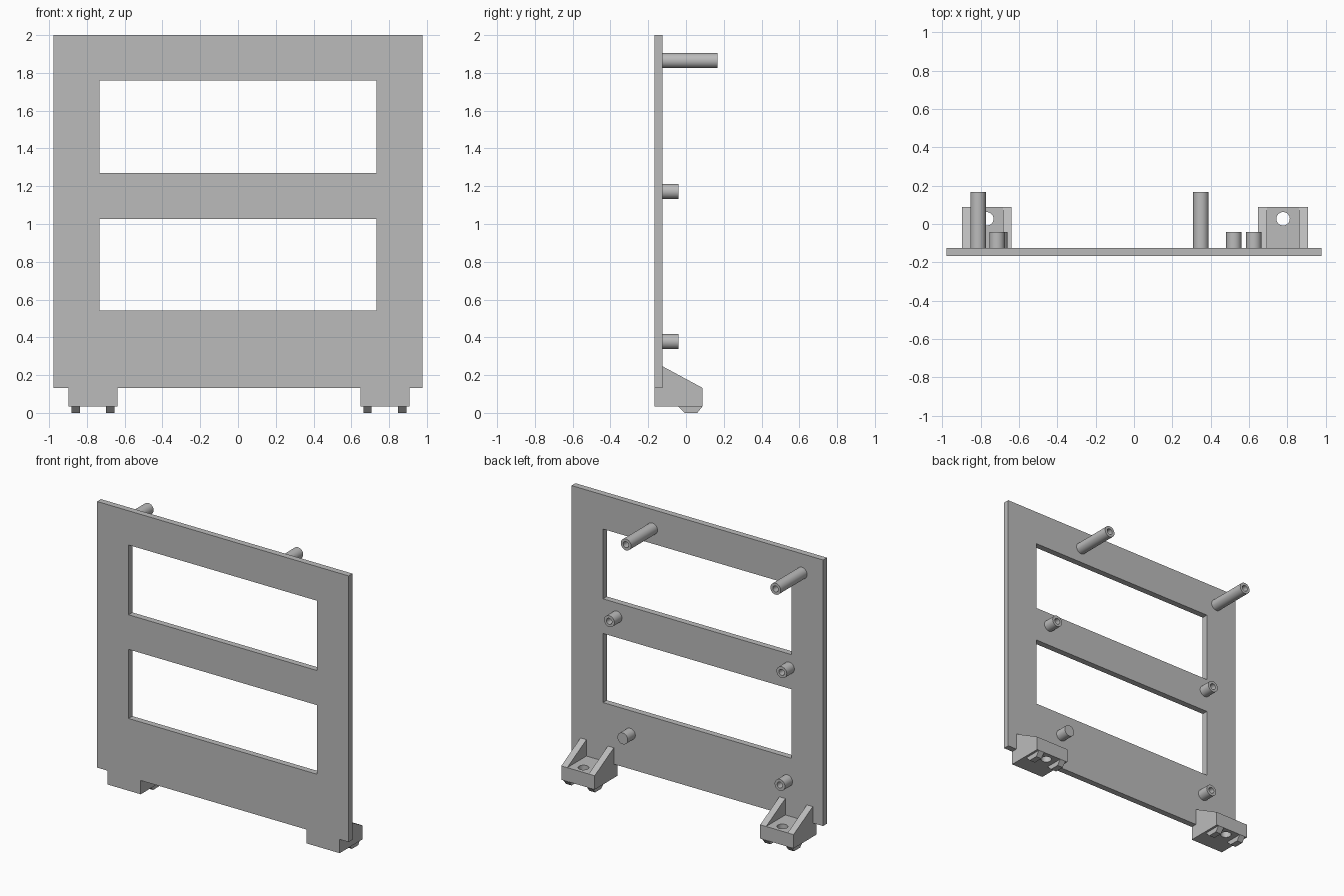
import bpy, bmesh, math
from mathutils import Matrix, Vector

cube = bpy.data.objects.get("Cube")
if cube:
    bpy.data.objects.remove(cube, do_unlink=True)

grey = bpy.data.materials.new("plain_grey")
grey.use_nodes = True
grey.diffuse_color = (0.5, 0.5, 0.5, 1)
grey.node_tree.nodes["Principled BSDF"].inputs["Base Color"].default_value = (0.5, 0.5, 0.5, 1)

FRONT, BACK = -0.168, -0.125      # panel faces in y
PANEL_LOW, FOOT_LOW = 0.132, 0.035


def finish(name, bm, smooth=False):
    """Turn a bmesh into a grey object."""
    bmesh.ops.recalc_face_normals(bm, faces=bm.faces)
    mesh = bpy.data.meshes.new(name)
    bm.to_mesh(mesh)
    bm.free()
    mesh.materials.append(grey)
    obj = bpy.data.objects.new(name, mesh)
    bpy.context.collection.objects.link(obj)
    bpy.ops.object.select_all(action='DESELECT')
    obj.select_set(True)
    bpy.context.view_layer.objects.active = obj
    if smooth:
        bpy.ops.object.shade_smooth_by_angle(angle=math.radians(35))
    return obj


def prism(name, profile, x0, x1):
    """Extrude a (y, z) profile from x0 to x1."""
    bm = bmesh.new()
    face = bm.faces.new([bm.verts.new((x0, y, z)) for y, z in profile])
    out = bmesh.ops.extrude_face_region(bm, geom=[face])
    moved = [v for v in out["geom"] if isinstance(v, bmesh.types.BMVert)]
    bmesh.ops.translate(bm, verts=moved, vec=(x1 - x0, 0, 0))
    return finish(name, bm)


# Panel: a grid of cells with the two windows left out, then thickened
def build_panel():
    xs = [-0.977, -0.732, 0.732, 0.977]
    zs = [PANEL_LOW, 0.542, 1.027, 1.27, 1.76, 2.0]
    bm = bmesh.new()
    verts = [[bm.verts.new((x, FRONT, z)) for x in xs] for z in zs]
    for row in range(len(zs) - 1):
        for col in range(len(xs) - 1):
            if col == 1 and row in (1, 3):
                continue
            a, b = verts[row], verts[row + 1]
            bm.faces.new((a[col], a[col + 1], b[col + 1], b[col]))
    out = bmesh.ops.extrude_face_region(bm, geom=bm.faces[:])
    moved = [v for v in out["geom"] if isinstance(v, bmesh.types.BMVert)]
    bmesh.ops.translate(bm, verts=moved, vec=(0, BACK - FRONT, 0))
    finish("panel", bm)


# Standoff: a lathed peg on the back face, bored unless solid
def standoff(name, x, z, tip, bored=True):
    r, bore = 0.04, 0.021
    profile = [(0, BACK), (r, BACK), (r, tip)]
    if bored:
        profile += [(bore, tip), (bore, BACK + 0.004), (0, BACK + 0.004)]
    else:
        profile += [(0, tip)]
    bm = bmesh.new()
    pts = [bm.verts.new((x + d, y, z)) for d, y in profile]
    edges = [bm.edges.new(pair) for pair in zip(pts, pts[1:])]
    bmesh.ops.spin(bm, geom=pts + edges, cent=(x, 0, z), axis=(0, 1, 0),
                   angle=2 * math.pi, steps=32)
    bmesh.ops.remove_doubles(bm, verts=bm.verts, dist=0.0002)
    finish(name, bm, smooth=True)


# Foot: drilled block, two sloped gussets and two bevelled rails
def build_foot(side, x0, x1):
    rear, wall = 0.088, 0.046
    block = prism(side + "_foot_block", [(FRONT, FOOT_LOW), (rear, FOOT_LOW),
                                         (rear, PANEL_LOW), (FRONT, PANEL_LOW)], x0, x1)
    bm = bmesh.new()
    spot = Matrix.Translation(Vector(((x0 + x1) / 2, 0.027, 0.08)))
    bmesh.ops.create_cone(bm, cap_ends=True, segments=32, radius1=0.035,
                          radius2=0.035, depth=0.3, matrix=spot)
    drill = finish(side + "_drill", bm)
    drill.hide_render = True
    cut = block.modifiers.new("screw_hole", 'BOOLEAN')
    cut.operation, cut.solver, cut.object = 'DIFFERENCE', 'EXACT', drill
    bpy.context.view_layer.objects.active = block
    bpy.ops.object.modifier_apply(modifier=cut.name)
    bpy.data.objects.remove(drill, do_unlink=True)
    bpy.ops.object.select_all(action='DESELECT')
    block.select_set(True)
    bpy.ops.object.shade_smooth_by_angle(angle=math.radians(35))

    gusset = [(BACK, PANEL_LOW), (rear, PANEL_LOW), (BACK, 0.247)]
    rail = [(-0.042, FOOT_LOW), (-0.008, 0), (0.06, 0), (rear, FOOT_LOW)]
    for end, a, way in (("right", x0, 1), ("left", x1, -1)):
        prism(f"{side}_foot_{end}_gusset", gusset, a, a + way * wall)
        prism(f"{side}_foot_{end}_rail", rail, a + way * 0.016, a + way * 0.06)


build_panel()
build_foot("right", -0.897, -0.638)
build_foot("left", 0.648, 0.907)

LONG, SHORT = 0.168, -0.041
standoff("upper_right_standoff", -0.813, 1.865, LONG)
standoff("upper_left_standoff", 0.349, 1.865, LONG)
standoff("middle_right_standoff", -0.714, 1.173, SHORT)
standoff("middle_left_standoff", 0.625, 1.173, SHORT)
standoff("lower_right_standoff", -0.7, 0.378, SHORT)
standoff("lower_left_standoff", 0.521, 0.378, SHORT, bored=False)
